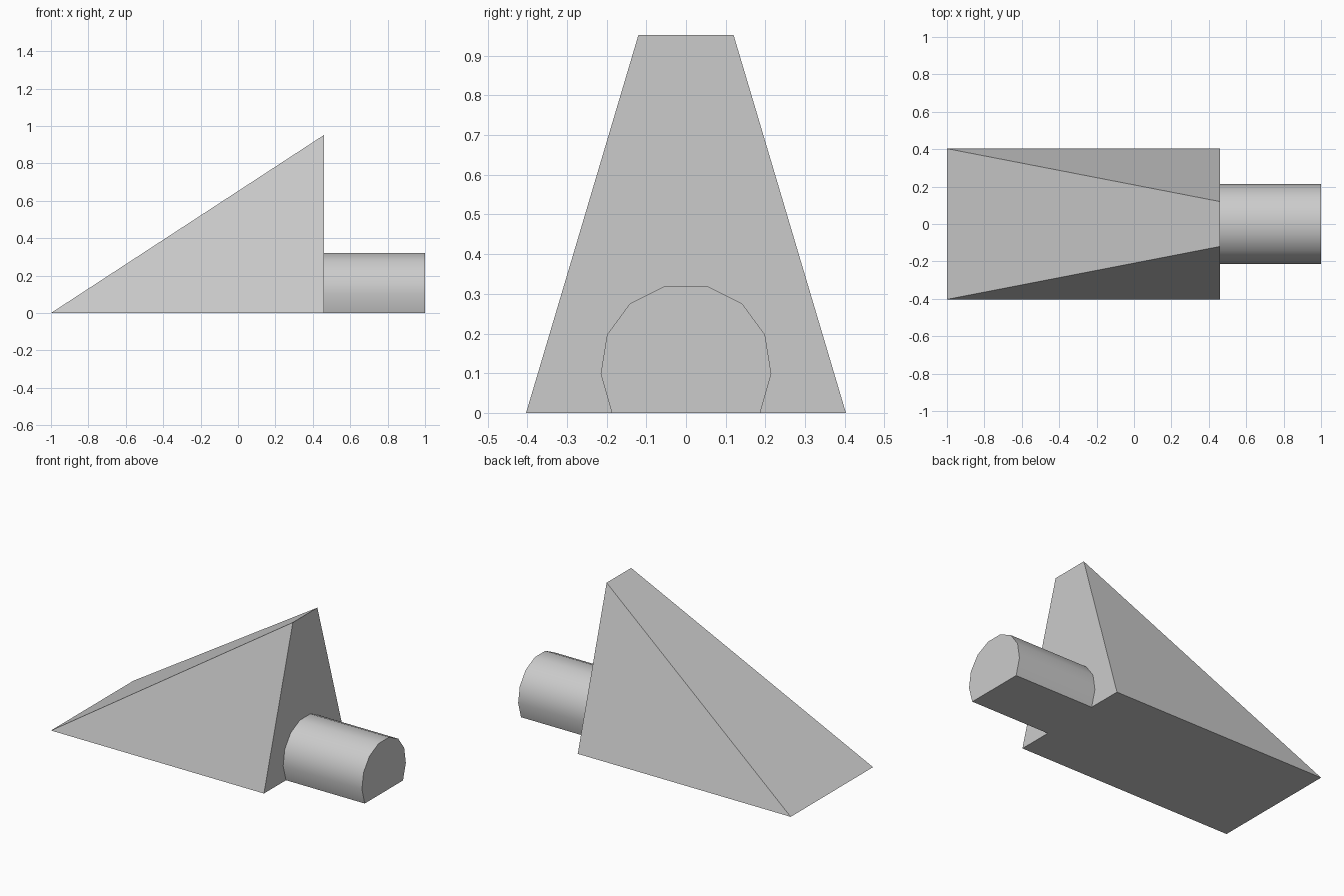
import bpy, bmesh, math

if "Cube" in bpy.data.objects:
    bpy.data.objects.remove(bpy.data.objects["Cube"])

grey = bpy.data.materials.new("light_grey")
grey.diffuse_color = (0.6, 0.6, 0.6, 1)
grey.use_nodes = True
grey.node_tree.nodes["Principled BSDF"].inputs["Base Color"].default_value = grey.diffuse_color

X_TIP, X_BACK, X_END = -1.0, 0.46, 1.0

# Half outline of the round peg with a flat bottom, from floor to top
half = [(0.187, 0), (0.215, 0.098), (0.199, 0.197), (0.141, 0.276), (0.052, 0.32)]
outline = half + [(-y, z) for y, z in reversed(half)]

bm = bmesh.new()


def vert(x, y, z):
    return bm.verts.new((x, y, z))


# Corners of the ramp wedge
tip_f, tip_b = vert(X_TIP, -0.403, 0), vert(X_TIP, 0.403, 0)
low_f, low_b = vert(X_BACK, -0.403, 0), vert(X_BACK, 0.403, 0)
top_f, top_b = vert(X_BACK, -0.12, 0.952), vert(X_BACK, 0.12, 0.952)

# Peg rings
root = [vert(X_BACK, y, z) for y, z in outline]
end = [vert(X_END, y, z) for y, z in outline]

# Wedge: slope, two sides, and the back wall around the peg
bm.faces.new((tip_f, top_f, top_b, tip_b))
bm.faces.new((tip_f, low_f, top_f))
bm.faces.new((tip_b, top_b, low_b))
bm.faces.new([low_b, top_b, top_f, low_f] + root[::-1])

# Peg: curved wall and end
for i in range(len(root) - 1):
    bm.faces.new((root[i], end[i], end[i + 1], root[i + 1]))
bm.faces.new(end)

# One flat underside for wedge and peg
bm.faces.new((tip_f, tip_b, low_b, root[0], end[0], end[-1], root[-1], low_f))

bmesh.ops.recalc_face_normals(bm, faces=bm.faces)
mesh = bpy.data.meshes.new("wedge_with_peg")
bm.to_mesh(mesh)
bm.free()
mesh.materials.append(grey)

obj = bpy.data.objects.new("wedge_with_peg", mesh)
bpy.context.collection.objects.link(obj)
bpy.context.view_layer.objects.active = obj
obj.select_set(True)
bpy.ops.object.shade_smooth_by_angle(angle=math.radians(35))
